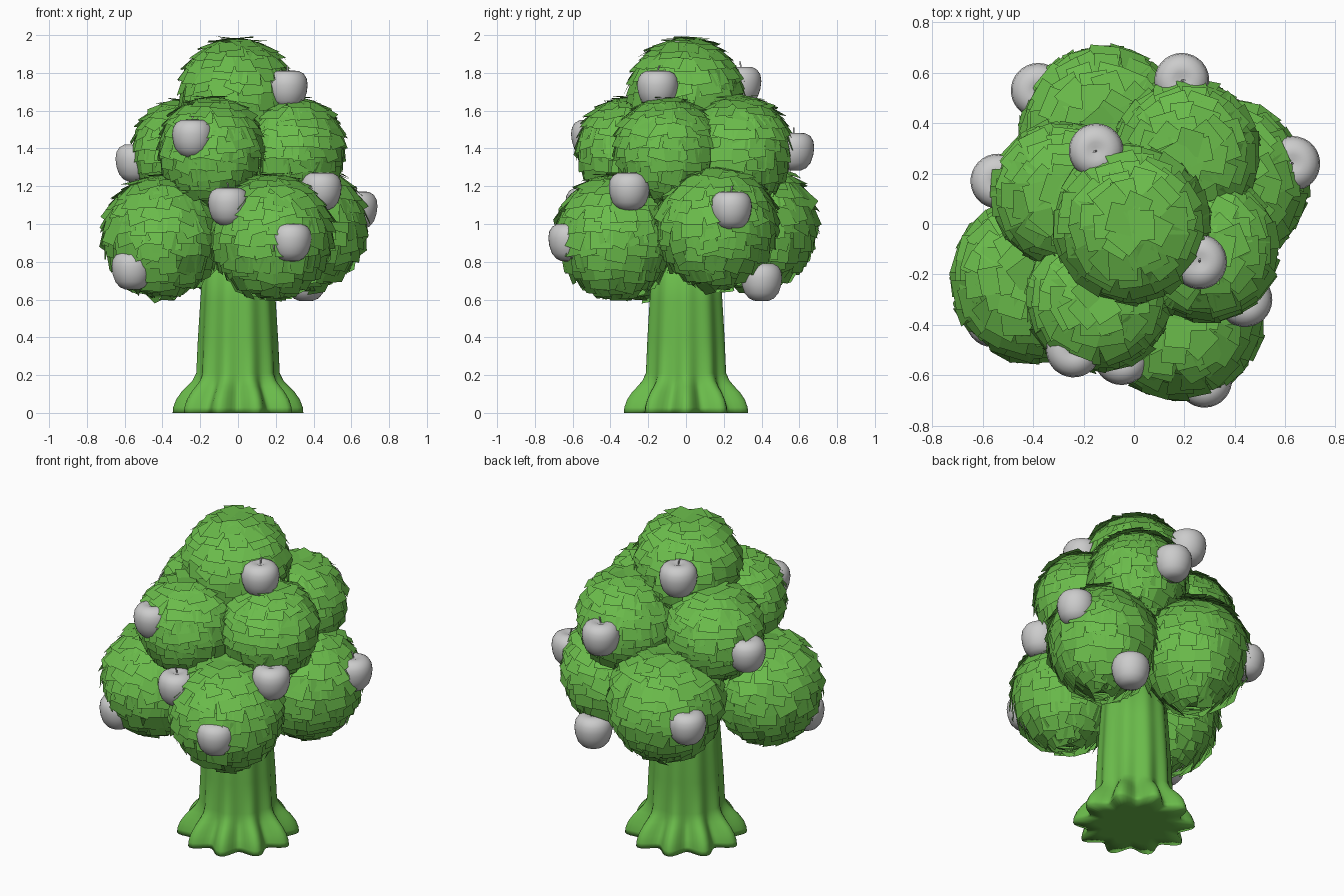
import bpy, bmesh, math, random
from mathutils import Vector, Matrix

random.seed(7)
cube = bpy.data.objects.get("Cube")
if cube:
    bpy.data.objects.remove(cube, do_unlink=True)


def material(name, rgb):
    m = bpy.data.materials.new(name)
    m.use_nodes = True
    m.diffuse_color = (*rgb, 1)
    m.node_tree.nodes["Principled BSDF"].inputs["Base Color"].default_value = (*rgb, 1)
    return m


green = material("leaf green", (0.145, 0.50, 0.07))
grey = material("fruit grey", (0.60, 0.60, 0.60))


def finish(bm, name, mat, smooth_angle=None):
    mesh = bpy.data.meshes.new(name)
    bm.to_mesh(mesh)
    bm.free()
    mesh.materials.append(mat)
    ob = bpy.data.objects.new(name, mesh)
    bpy.context.collection.objects.link(ob)
    if smooth_angle:
        bpy.ops.object.select_all(action="DESELECT")
        ob.select_set(True)
        bpy.context.view_layer.objects.active = ob
        bpy.ops.object.shade_smooth_by_angle(angle=math.radians(smooth_angle))


def loft(bm, rings):
    """Skin a list of closed rings of points and cap both ends."""
    rows = [[bm.verts.new(p) for p in ring] for ring in rings]
    n = len(rows[0])
    for a, b in zip(rows, rows[1:]):
        for i in range(n):
            j = (i + 1) % n
            bm.faces.new((a[i], a[j], b[j], b[i]))
    bm.faces.new(rows[0][::-1])
    bm.faces.new(rows[-1])


# Trunk: softly fluted column that flares into ten toe-like roots
def trunk():
    profile = [  # height, radius, lobe depth
        (0, 0.08, 0), (0, 0.2, 0.02), (0, 0.308, 0.038), (0.03, 0.305, 0.038),
        (0.07, 0.288, 0.04), (0.11, 0.264, 0.036),
        (0.14, 0.242, 0.028), (0.17, 0.224, 0.018), (0.21, 0.212, 0.009),
        (0.4, 0.205, 0.007), (0.6, 0.194, 0.005), (0.95, 0.17, 0.004)]
    steps = 100
    rings = []
    for z, r, depth in profile:
        ring = []
        for i in range(steps):
            a = math.tau * i / steps
            rad = r + depth * math.cos(10 * a)
            ring.append((rad * math.cos(a), rad * math.sin(a), z))
        rings.append(ring)
    bm = bmesh.new()
    loft(bm, rings)
    finish(bm, "trunk", green, 120)


# Foliage clump: a core ball under overlapping rows of large, drooping leaves
def clump(name, centre, r):
    bm = bmesh.new()
    bmesh.ops.create_icosphere(bm, subdivisions=3, radius=r * 0.94)
    rows = 14
    for row in range(rows):
        lat = math.radians(-72 + 154 * row / (rows - 1))
        count = max(4, round(math.tau * r * math.cos(lat) / 0.088))
        start = random.random()
        for k in range(count):
            lon = math.tau * (k + start + random.uniform(-0.25, 0.25)) / count
            la = lat + random.uniform(-0.06, 0.06)
            out = Vector((math.cos(la) * math.cos(lon), math.cos(la) * math.sin(lon), math.sin(la)))
            side = Vector((-math.sin(lon), math.cos(lon), 0))
            side = Matrix.Rotation(random.gauss(0, 0.17), 3, out) @ side
            up = out.cross(side)
            w = random.uniform(0.048, 0.064)
            h = random.uniform(0.052, 0.066)
            tip = r * random.uniform(0.99, 1.05)
            skew = r * random.uniform(-0.02, 0.02)
            root = r * 0.95
            droop = Vector((0, 0, max(0, -math.sin(la)) * random.uniform(0.01, 0.035)))
            points = [out * (tip + skew) - up * h - side * w * 0.95 - droop,
                      out * (tip - skew) - up * h + side * w - droop,
                      out * root + up * h + side * w, out * root + up * h - side * w]
            bm.faces.new([bm.verts.new(p) for p in points])
    bmesh.ops.translate(bm, verts=bm.verts, vec=centre)
    finish(bm, name, green)


# Fruit: rounded turned body with a tiny dimple and a short stem
def fruit(name, centre):
    profile = [(0.015, -0.108), (0.04, -0.106), (0.066, -0.094), (0.09, -0.066), (0.104, -0.025),
               (0.109, 0.015), (0.104, 0.05), (0.088, 0.076), (0.062, 0.09), (0.035, 0.092),
               (0.015, 0.085)]
    n = 30
    bm = bmesh.new()
    rings = []
    for r, z in profile:
        rings.append([(r * math.cos(math.tau * i / n), r * math.sin(math.tau * i / n), z)
                      for i in range(n)])
    loft(bm, rings)
    stem = []
    for z, bend, r in ((0.08, 0, 0.004), (0.1, 0.003, 0.004), (0.12, 0.01, 0.005)):
        stem.append([(bend + r * math.cos(math.tau * i / 6), r * math.sin(math.tau * i / 6), z)
                     for i in range(6)])
    loft(bm, stem)
    spin = Matrix.Rotation(random.uniform(0, math.tau), 4, "Z")
    bmesh.ops.transform(bm, verts=bm.verts, matrix=Matrix.Translation(centre) @ spin)
    finish(bm, name, grey, 60)


trunk()

clumps = {
    "crown_top": ((-0.01, 0.0, 1.69), 0.3),
    "crown_middle_right": ((-0.28, 0.12, 1.39), 0.275),
    "crown_middle_front": ((-0.14, -0.3, 1.4), 0.275),
    "crown_middle_left": ((0.29, -0.1, 1.4), 0.275),
    "crown_middle_back": ((0.21, 0.28, 1.4), 0.28),
    "crown_lower_right": ((-0.4, -0.22, 0.95), 0.315),
    "crown_lower_front": ((0.18, -0.37, 0.95), 0.32),
    "crown_lower_left": ((0.36, 0.16, 1.0), 0.32),
    "crown_lower_back": ((-0.12, 0.37, 1.0), 0.325),
}
for name, (centre, radius) in clumps.items():
    clump(name, centre, radius)

fruits = [
    (0.26, -0.15, 1.72), (-0.15, 0.29, 1.74), (-0.24, -0.5, 1.46), (-0.54, 0.17, 1.33),
    (0.19, 0.57, 1.39), (0.44, -0.3, 1.18), (-0.05, -0.53, 1.1), (0.63, 0.24, 1.08),
    (-0.38, 0.53, 0.97), (0.28, -0.62, 0.91), (-0.56, -0.38, 0.76), (0.36, 0.4, 0.7),
]
for i, centre in enumerate(fruits):
    fruit(f"fruit_{i + 1}", centre)
